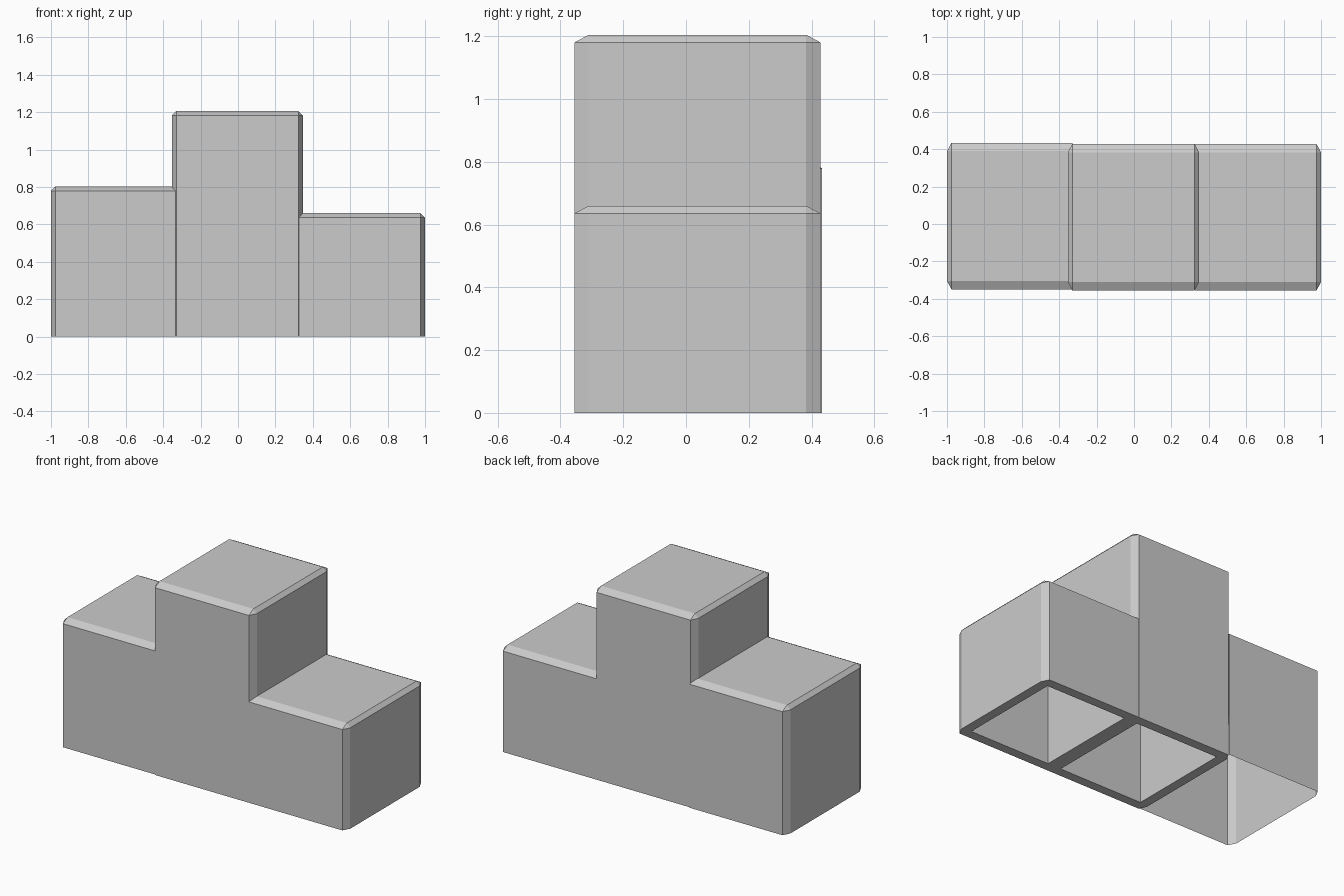
import bpy
import bmesh

if "Cube" in bpy.data.objects:
    bpy.data.objects.remove(bpy.data.objects["Cube"])

CX, CY, CZ = 0.024, 0.045, 0.024   # chamfer size on each axis
WALL = 0.06


def outline(x0, x1, y0, y1, z, left=0.0, right=0.0):
    """Rectangle with optional cut corners at its left and right ends."""
    ly, ry = CY * (left > 0), CY * (right > 0)
    return [(x0 + left, y0, z), (x1 - right, y0, z),
            (x1, y0 + ry, z), (x1, y1 - ry, z),
            (x1 - right, y1, z), (x0 + left, y1, z),
            (x0, y1 - ly, z), (x0, y0 + ly, z)]


def step(name, x0, x1, y0, y1, top, left, right, cavity=None, open_right=False):
    """Chamfered step with an open base; cavity gives inner x limits."""
    rings = []
    if cavity:
        a, b = cavity
        for z in (top - WALL, 0.0):
            rings.append(outline(a, b, y0 + WALL, y1 - WALL, z))
    rings.append(outline(x0, x1, y0, y1, 0.0, left, right))
    rings.append(outline(x0, x1, y0, y1, top - CZ, left, right))
    rings.append(outline(x0 + left, x1 - right, y0 + CY, y1 - CY, top))

    bm = bmesh.new()
    loops = [[bm.verts.new(p) for p in ring] for ring in rings]
    for low, high in zip(loops, loops[1:]):
        for i in range(8):
            j = (i + 1) % 8
            # the joining side of the thin shell is left open
            if open_right and i == 2:
                continue
            bm.faces.new((low[i], low[j], high[j], high[i]))
    bm.faces.new(loops[-1])
    if cavity:
        bm.faces.new(loops[0][::-1])
    bmesh.ops.remove_doubles(bm, verts=bm.verts, dist=1e-5)
    bmesh.ops.recalc_face_normals(bm, faces=bm.faces)
    # keep the open shell facing outwards
    bm.faces.ensure_lookup_table()
    top_face = max(bm.faces, key=lambda f: f.calc_center_median().z)
    if top_face.normal.z < 0:
        bmesh.ops.reverse_faces(bm, faces=bm.faces)
    mesh = bpy.data.meshes.new(name)
    bm.to_mesh(mesh)
    bm.free()
    obj = bpy.data.objects.new(name, mesh)
    bpy.context.collection.objects.link(obj)
    return obj


# tall middle step, hollow with thick walls
step("middle_step", -0.354, 0.348, -0.355, 0.428, 1.205, CX, CX,
     cavity=(-0.294, 0.288))
# low right step, hollow, joined flush to the middle
step("right_step", 0.325, 1.0, -0.355, 0.428, 0.66, 0.0, CX,
     cavity=(0.38, 0.94))
# medium left step, thin shell open underneath
step("left_step", -1.0, -0.33, -0.349, 0.434, 0.803, CX, 0.0,
     open_right=True)
